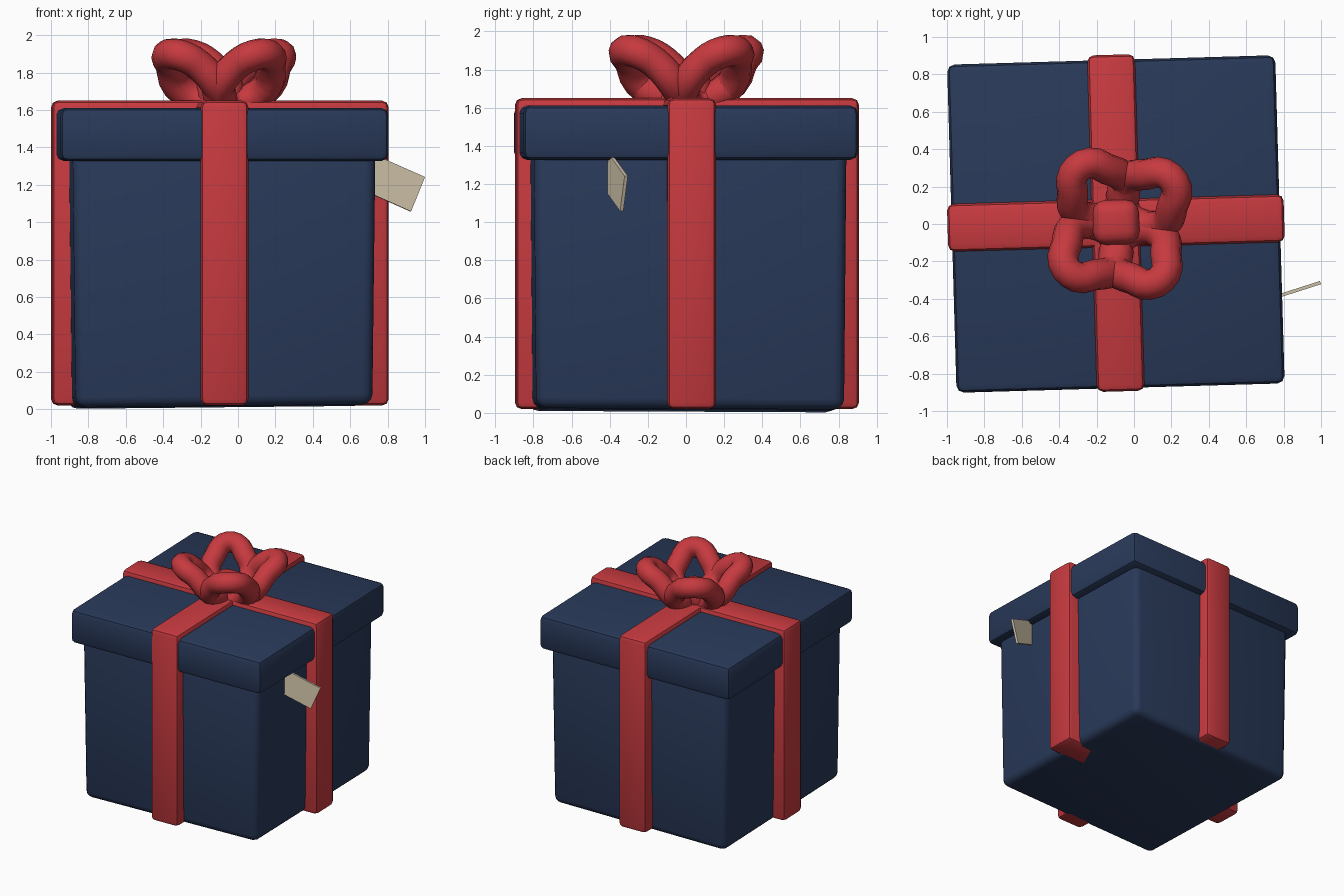
import bpy, bmesh, math
from mathutils import Matrix, Vector

cube = bpy.data.objects.get("Cube")
if cube:
    bpy.data.objects.remove(cube, do_unlink=True)

CX = -0.097                    # the box sits left of the tag
TURN = math.radians(1.65)      # whole gift is turned slightly


def material(name, rgb):
    mat = bpy.data.materials.new(name)
    mat.use_nodes = True
    mat.diffuse_color = (*rgb, 1)
    mat.node_tree.nodes["Principled BSDF"].inputs["Base Color"].default_value = (*rgb, 1)
    return mat


NAVY = material("navy paper", (0.022, 0.041, 0.1))
RED = material("red ribbon", (0.57, 0.042, 0.05))
CARD = material("beige card", (0.7, 0.61, 0.44))


def smooth(obj, angle=40):
    bpy.ops.object.select_all(action="DESELECT")
    obj.select_set(True)
    bpy.context.view_layer.objects.active = obj
    bpy.ops.object.shade_smooth_by_angle(angle=math.radians(angle))


def box(name, size, loc, rot, mat, bevel, segments=2, shape=None):
    """Bevelled box; shape may move each corner before bevelling."""
    bm = bmesh.new()
    bmesh.ops.create_cube(bm, size=1, matrix=Matrix.Diagonal((*size, 1)))
    if shape:
        for v in bm.verts:
            shape(v.co)
    if bevel:
        bmesh.ops.bevel(bm, geom=bm.edges[:], offset=bevel, segments=segments,
                        profile=0.5, affect="EDGES")
    mesh = bpy.data.meshes.new(name)
    bm.to_mesh(mesh)
    bm.free()
    mesh.materials.append(mat)
    obj = bpy.data.objects.new(name, mesh)
    bpy.context.collection.objects.link(obj)
    obj.location, obj.rotation_euler = loc, rot
    smooth(obj)
    return obj


# Body: slightly narrower at the foot, with an uneven base
def taper(co):
    if co.z < 0:
        co.z += 0.008 * math.copysign(1, co.x) - 0.004 * math.copysign(1, co.y)
        co.x *= 0.98
        co.y *= 0.985


box("box_body", (1.62, 1.64, 1.4), (CX, 0, 0.714), (0, 0, TURN), NAVY, 0.055, 3, taper)

# Lid
box("box_lid", (1.755, 1.755, 0.285), (CX, 0, 1.469), (0, 0, TURN), NAVY, 0.04)

# Ribbon bands crossing over the box
for name, quarter in (("ribbon_across", 0), ("ribbon_front_to_back", math.pi / 2)):
    box(name, (1.8, 0.255, 1.63), (CX, 0.005, 0.835), (0, 0, TURN + quarter), RED, 0.035)

# Knot of the bow
box("bow_knot", (0.25, 0.24, 0.2), (CX, 0.01, 1.7), (0, 0, TURN), RED, 0.07, 3)

# Bow loops: (distance outward, half width, height), mirrored into a closed ring
HALF = [(0.08, 0.06, 1.64), (0.19, 0.155, 1.73), (0.28, 0.11, 1.84), (0.36, 0.05, 1.893)]
RING = HALF + [(r, -w, z) for r, w, z in reversed(HALF)]


def bow_loop(name, degrees):
    curve = bpy.data.curves.new(name, "CURVE")
    curve.dimensions = "3D"
    curve.bevel_depth = 0.083
    curve.bevel_resolution = 4
    curve.resolution_u = 3
    spline = curve.splines.new("BEZIER")
    spline.bezier_points.add(len(RING) - 1)
    spline.use_cyclic_u = True
    turn = Matrix.Rotation(math.radians(degrees), 3, "Z")
    for point, co in zip(spline.bezier_points, RING):
        point.co = turn @ Vector(co)
        point.handle_left_type = point.handle_right_type = "AUTO"
    temp = bpy.data.objects.new(name + "_path", curve)
    bpy.context.collection.objects.link(temp)
    bpy.context.view_layer.update()
    graph = bpy.context.evaluated_depsgraph_get()
    mesh = bpy.data.meshes.new_from_object(temp.evaluated_get(graph))
    bpy.data.objects.remove(temp, do_unlink=True)
    mesh.materials.clear()
    mesh.materials.append(RED)
    obj = bpy.data.objects.new(name, mesh)
    bpy.context.collection.objects.link(obj)
    obj.location = (CX + 0.017, 0, 0)
    smooth(obj, 60)


for name, degrees in (("bow_loop_back_left", 40), ("bow_loop_back_right", 124),
                      ("bow_loop_front_right", 223), ("bow_loop_front_left", 305)):
    bow_loop(name, degrees)

# Gift tag tucked under the lid
box("gift_tag", (0.34, 0.2, 0.018), (0.811, -0.373, 1.216),
    (math.pi / 2, 0.4, 0.31), CARD, 0)
